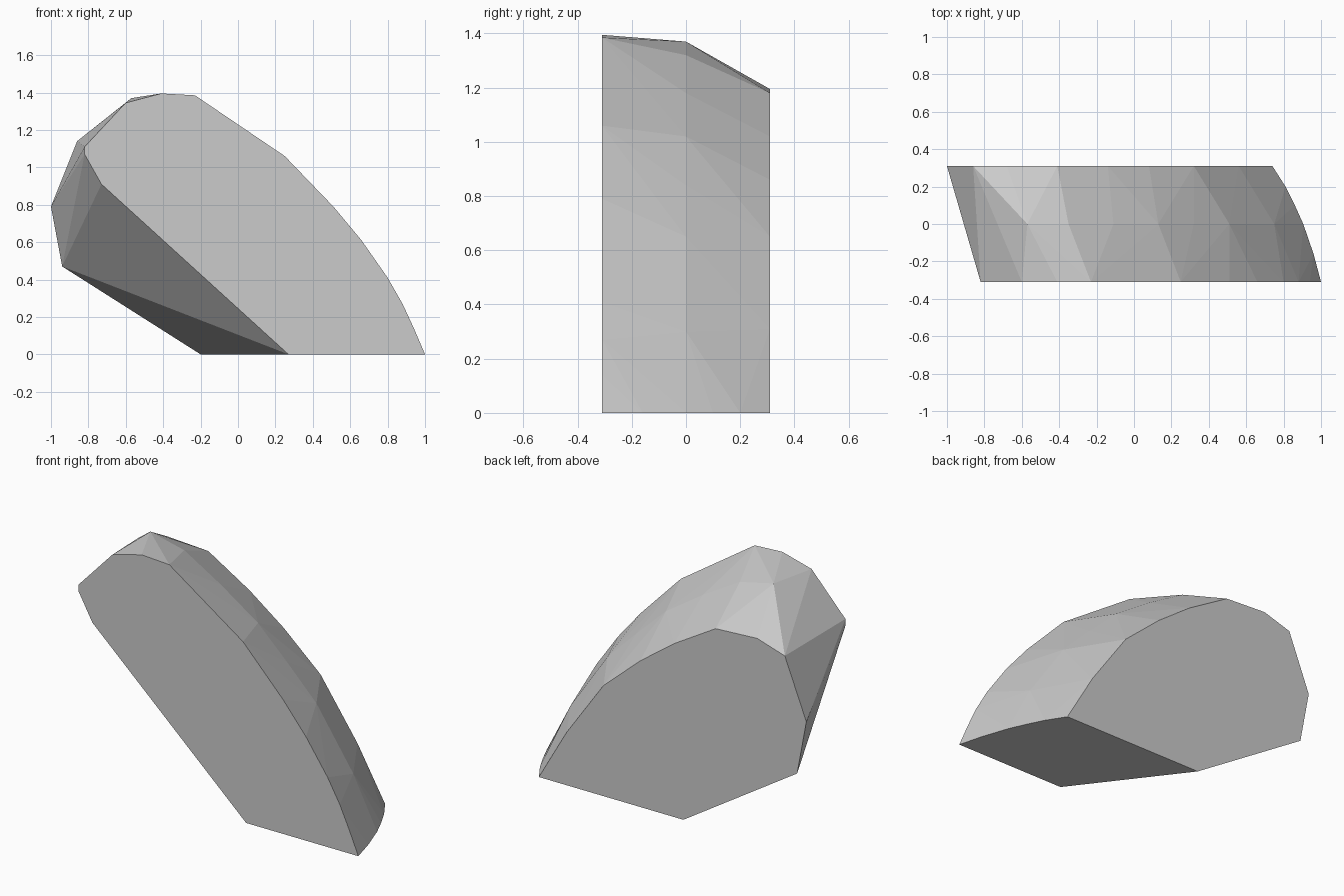
import bpy, bmesh

if "Cube" in bpy.data.objects:
    bpy.data.objects.remove(bpy.data.objects["Cube"])

# Outlines (x, z) of the three slices through the stone, keyed by depth y
slices = {
    -0.31: [(0.27, 0), (1, 0), (0.94, 0.14), (0.88, 0.27), (0.8, 0.41), (0.66, 0.61),
            (0.51, 0.79), (0.25, 1.06), (-0.23, 1.385), (-0.41, 1.395), (-0.6, 1.345),
            (-0.82, 1.11), (-0.82, 1.07), (-0.73, 0.91)],
    0.0: [(0.905, 0), (0.75, 0.3), (0.51, 0.65), (0.32, 0.84), (0.13, 1.02),
          (-0.11, 1.18), (-0.35, 1.32), (-0.57, 1.37)],
    0.31: [(-0.2, 0), (0.74, 0), (0.56, 0.31), (0.32, 0.65), (0.08, 0.86), (-0.14, 1.02),
           (-0.41, 1.18), (-0.68, 1.195), (-0.86, 1.14), (-1, 0.79), (-0.94, 0.47)],
}
# Extra points that round the base edge
base_edge = [(0.81, 0.2, 0), (0.86, 0.1, 0), (0.96, -0.16, 0)]

grey = bpy.data.materials.new("stone grey")
grey.diffuse_color = (0.6, 0.6, 0.6, 1)
grey.use_nodes = True
grey.node_tree.nodes["Principled BSDF"].inputs["Base Color"].default_value = grey.diffuse_color

# Faceted stone: convex skin over all slices, flat cut sides merged
bm = bmesh.new()
for y, outline in slices.items():
    for x, z in outline:
        bm.verts.new((x, y, z))
for p in base_edge:
    bm.verts.new(p)
hull = bmesh.ops.convex_hull(bm, input=bm.verts[:])
unused = {v for v in hull["geom_interior"] + hull["geom_unused"]
          if isinstance(v, bmesh.types.BMVert)}
bmesh.ops.delete(bm, geom=list(unused), context='VERTS')
bmesh.ops.dissolve_limit(bm, angle_limit=0.01, verts=bm.verts[:], edges=bm.edges[:])
bmesh.ops.recalc_face_normals(bm, faces=bm.faces[:])

mesh = bpy.data.meshes.new("stone")
bm.to_mesh(mesh)
bm.free()
mesh.materials.append(grey)
stone = bpy.data.objects.new("stone", mesh)
bpy.context.collection.objects.link(stone)
